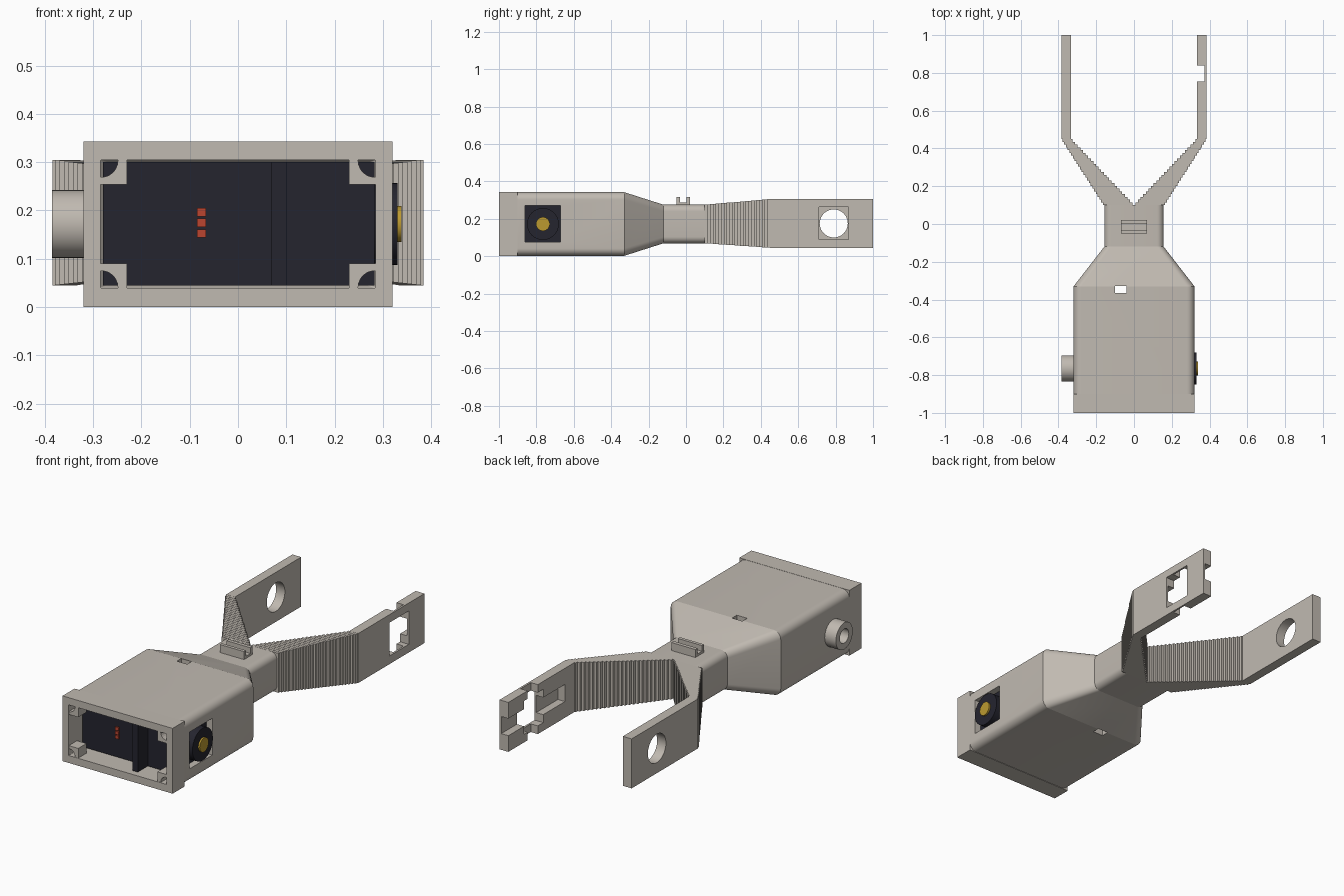
import bpy, bmesh
from math import sin, cos, pi

cube = bpy.data.objects.get("Cube")
if cube:
    bpy.data.objects.remove(cube, do_unlink=True)


def material(name, rgb):
    m = bpy.data.materials.new(name)
    m.use_nodes = True
    m.diffuse_color = (*rgb, 1)
    m.node_tree.nodes["Principled BSDF"].inputs["Base Color"].default_value = (*rgb, 1)
    return m


GREY = material("warm grey plastic", (0.53, 0.49, 0.44))
NAVY = material("dark navy plastic", (0.018, 0.018, 0.028))
GOLD = material("gold metal", (0.50, 0.32, 0.03))
RED = material("red contacts", (0.50, 0.06, 0.03))
MID = 0.172  # height of the long axis


def finish(name, bm, mat, smooth=False):
    bmesh.ops.recalc_face_normals(bm, faces=bm.faces)
    me = bpy.data.meshes.new(name)
    bm.to_mesh(me)
    bm.free()
    me.materials.append(mat)
    ob = bpy.data.objects.new(name, me)
    bpy.context.collection.objects.link(ob)
    if smooth:
        shade(ob)
    return ob


def activate(ob):
    bpy.ops.object.select_all(action="DESELECT")
    ob.select_set(True)
    bpy.context.view_layer.objects.active = ob


def shade(ob):
    activate(ob)
    bpy.ops.object.shade_smooth_by_angle(angle=0.26)


def add_box(bm, x0, x1, y0, y1, z0, z1):
    for v in bmesh.ops.create_cube(bm, size=1)["verts"]:
        v.co.x = x1 if v.co.x > 0 else x0
        v.co.y = y1 if v.co.y > 0 else y0
        v.co.z = z1 if v.co.z > 0 else z0


def boxes(name, mat, *dims):
    bm = bmesh.new()
    for d in dims:
        add_box(bm, *d)
    return finish(name, bm, mat)


def loft(name, mat, rings, smooth=False):
    """Skin a closed solid through rings of equal length."""
    bm = bmesh.new()
    loops = [[bm.verts.new(p) for p in ring] for ring in rings]
    n = len(loops[0])
    for a, b in zip(loops, loops[1:]):
        for i in range(n):
            j = (i + 1) % n
            bm.faces.new((a[i], a[j], b[j], b[i]))
    bm.faces.new(loops[0])
    bm.faces.new(loops[-1])
    return finish(name, bm, mat, smooth)


def rounded(y, hx, hz, r, steps=8):
    """Rounded rectangle ring across the long axis."""
    ring = []
    for k, (sx, sz) in enumerate(((1, 1), (-1, 1), (-1, -1), (1, -1))):
        for i in range(steps + 1):
            a = (k + i / steps) * pi / 2
            ring.append((sx * (hx - r) + r * cos(a), y, MID + sz * (hz - r) + r * sin(a)))
    return ring


def disc(x, r, y, z, n=40):
    return [(x, y + r * cos(2 * pi * i / n), z + r * sin(2 * pi * i / n)) for i in range(n)]


def rod(name, mat, x0, x1, r, y, z=MID):
    return loft(name, mat, [disc(x0, r, y, z), disc(x1, r, y, z)], True)


def cut(ob, cutters):
    for c in cutters:
        c.hide_render = True
        mod = ob.modifiers.new("cut", "BOOLEAN")
        mod.operation = "DIFFERENCE"
        mod.solver = "EXACT"
        mod.object = c
        activate(ob)
        bpy.ops.object.modifier_apply(modifier=mod.name)


def discard(cutters):
    for c in cutters:
        bpy.data.objects.remove(c, do_unlink=True)


# Hollow housing: square front rim, rounded body, taper and neck
SHAFT_Y = -0.765
rim = boxes("front_rim", GREY, (-0.32, 0.32, -1, -0.9, 0, 0.343))
housing = loft("housing", GREY, [
    rounded(-0.9, 0.32, 0.17, 0.04), rounded(-0.33, 0.32, 0.17, 0.04),
    rounded(-0.12, 0.157, 0.103, 0.035), rounded(0.1, 0.157, 0.103, 0.035)])
tools = [
    loft("cavity_cutter", GREY, [
        rounded(-1.1, 0.285, 0.133, 0.003), rounded(-0.32, 0.285, 0.133, 0.003),
        rounded(-0.14, 0.125, 0.07, 0.003)]),
    boxes("window_cutter", GREY, (0.25, 0.4, -0.86, -0.67, 0.077, 0.27)),
    boxes("cable_slot_cutter", GREY, (-0.1, -0.04, -0.365, -0.327, -0.1, 0.5))]
cut(rim, tools[:1])
cut(housing, tools)
discard(tools)
shade(housing)

# Corner posts inside the rim, each with a scooped outer corner
for sx in (-1, 1):
    for sz in (-1, 1):
        arc = [(0.283 - 0.034 * sin(a), 0.131 - 0.034 * cos(a))
               for a in (i * pi / 12 for i in range(7))]
        outline = [(0.23, 0.082), (0.286, 0.082), (0.286, 0.097)] + arc
        outline += [(0.249, 0.134), (0.23, 0.134)]
        loft("corner_post", GREY, [
            [(sx * x, y, MID + sz * z) for x, z in outline] for y in (-0.998, -0.93)])

# Pivot boss on the side opposite the drive shaft
boss = rod("pivot_boss", GREY, -0.385, -0.3, 0.07, SHAFT_Y)
bore = [rod("bore_cutter", GREY, -0.45, -0.32, 0.037, SHAFT_Y)]
cut(boss, bore)
discard(bore)
shade(boss)

# Motor with mounting plate, drive shaft and contacts
boxes("motor_body", NAVY, (-0.28, 0.283, -0.892, -0.385, 0.045, 0.30))
boxes("motor_mounting_plate", NAVY, (0.068, 0.1, -0.975, -0.38, 0.045, 0.30))
rod("shaft_collar", NAVY, 0.28, 0.33, 0.085, SHAFT_Y)
rod("drive_shaft", GOLD, 0.32, 0.339, 0.037, SHAFT_Y)
boxes("contacts", RED, *[
    (-0.085, -0.066, -0.9, -0.89, z, z + 0.017) for z in (0.144, 0.166, 0.188)])

# Cable clip on the neck
boxes("cable_clip", GREY, (-0.07, 0.07, -0.05, 0.022, 0.27, 0.287),
      (-0.07, 0.07, -0.05, -0.033, 0.28, 0.317),
      (-0.07, 0.07, 0.003, 0.022, 0.28, 0.317))

# Fork: stepped diverging roots and straight end plates
STEPS = 24
for side, label in ((1, "left"), (-1, "right")):
    bm = bmesh.new()
    for i in range(STEPS):
        t = (i + 0.5) / STEPS
        inner, outer = 0.333 * t, 0.16 + 0.224 * t
        h = 0.103 + 0.027 * t
        x0, x1 = sorted((side * inner, side * outer))
        y = 0.1 + 0.35 * i / STEPS
        add_box(bm, x0, x1, y, y + 0.35 / STEPS, MID - h + 0.003 * t, MID + h + 0.003 * t)
    finish(label + "_fork_root", bm, GREY)

    x0, x1 = sorted((side * 0.333, side * 0.384))
    plate = boxes(label + "_fork_plate", GREY, (x0, x1, 0.45, 1, 0.045, 0.305))
    if side > 0:
        # Square hole through a cross of grooves in the inner face
        holes = [boxes("square_cutter", GREY, (0.2, 0.5, 0.71, 0.87, 0.088, 0.263)),
                 boxes("upright_cutter", GREY, (0.2, 0.374, 0.755, 0.84, -0.1, 0.5)),
                 boxes("level_cutter", GREY, (0.2, 0.374, 0.53, 1.1, 0.13, 0.22))]
    else:
        holes = [rod("round_cutter", GREY, -0.5, -0.2, 0.075, 0.79, 0.175)]
    cut(plate, holes)
    discard(holes)
    shade(plate)
